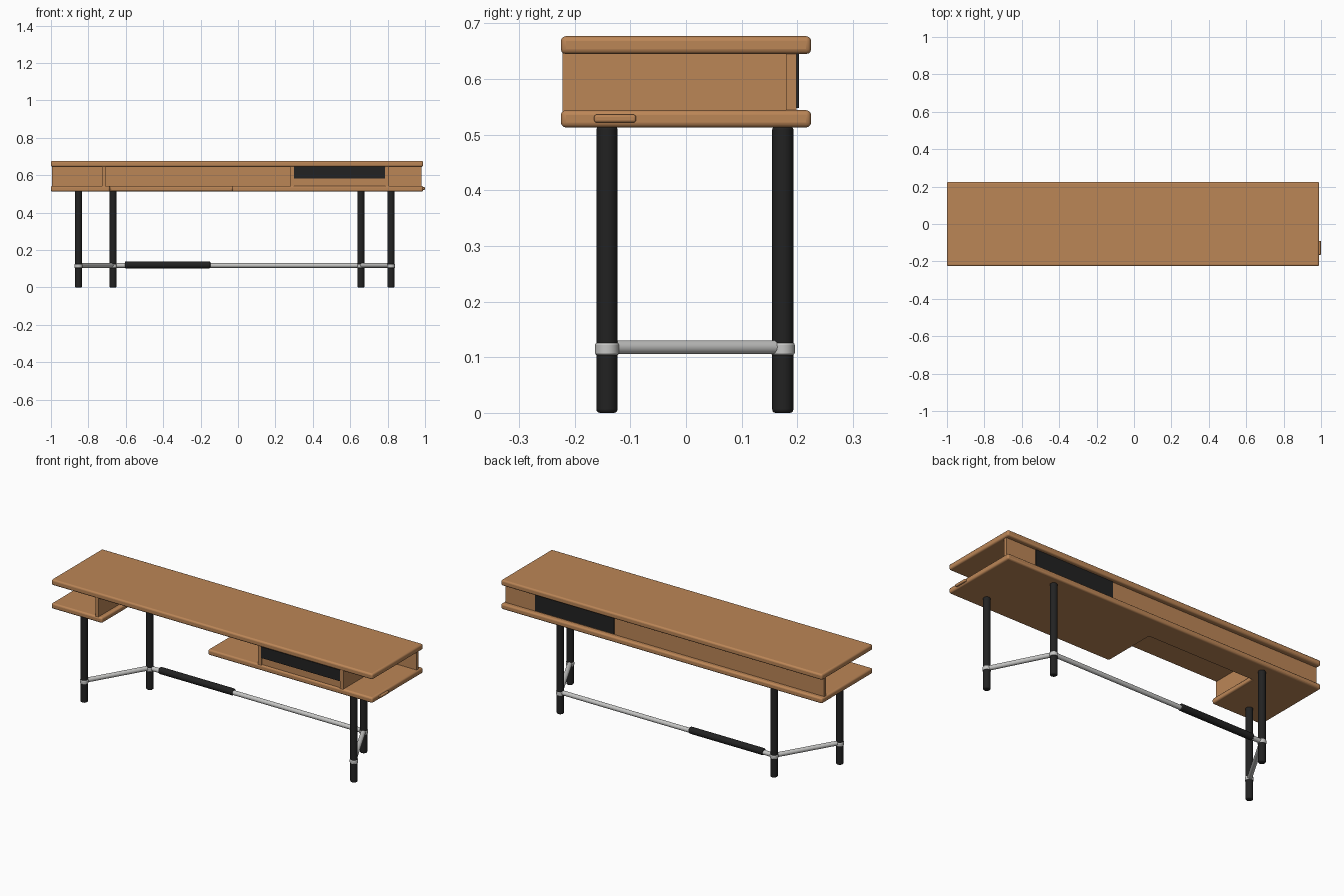
import bpy, bmesh
from mathutils import Vector

if "Cube" in bpy.data.objects:
    bpy.data.objects.remove(bpy.data.objects["Cube"])


def material(name, rgb):
    m = bpy.data.materials.new(name)
    m.diffuse_color = (*rgb, 1)
    m.use_nodes = True
    m.node_tree.nodes["Principled BSDF"].inputs["Base Color"].default_value = m.diffuse_color
    return m


WOOD = material("warm wood", (0.50, 0.237, 0.094))
BLACK = material("soft black", (0.016, 0.016, 0.016))
STEEL = material("brushed grey", (0.56, 0.56, 0.55))


def finish(bm, name, mat, bevel=0.0, segments=3):
    bmesh.ops.recalc_face_normals(bm, faces=bm.faces)
    me = bpy.data.meshes.new(name)
    bm.to_mesh(me)
    bm.free()
    ob = bpy.data.objects.new(name, me)
    bpy.context.collection.objects.link(ob)
    me.materials.append(mat)
    if bevel:
        b = ob.modifiers.new("round", 'BEVEL')
        b.width, b.segments = bevel, segments
        b.limit_method, b.angle_limit = 'ANGLE', 0.8
    bpy.ops.object.select_all(action='DESELECT')
    ob.select_set(True)
    bpy.context.view_layer.objects.active = ob
    bpy.ops.object.shade_smooth_by_angle(angle=0.7)
    return ob


def slab(name, outline, z0, z1, mat, bevel=0.0):
    """Flat board: outline in plan, raised from z0 to z1."""
    bm = bmesh.new()
    f = bm.faces.new([bm.verts.new((x, y, z0)) for x, y in outline])
    up = bmesh.ops.extrude_face_region(bm, geom=[f])["geom"]
    bmesh.ops.translate(bm, vec=(0, 0, z1 - z0),
                        verts=[v for v in up if isinstance(v, bmesh.types.BMVert)])
    return finish(bm, name, mat, bevel)


def box(name, x, y, z, mat, bevel=0.0):
    return slab(name, [(x[0], y[0]), (x[1], y[0]), (x[1], y[1]), (x[0], y[1])],
                z[0], z[1], mat, bevel)


def rod(name, a, b, r, mat, bevel=0.0):
    """Round bar between two points."""
    a, b = Vector(a), Vector(b)
    d = b - a
    bm = bmesh.new()
    bmesh.ops.create_cone(bm, cap_ends=True, segments=32, radius1=r, radius2=r, depth=d.length)
    bmesh.ops.transform(bm, matrix=d.to_track_quat('Z', 'Y').to_matrix().to_4x4(), verts=bm.verts)
    bmesh.ops.translate(bm, vec=(a + b) / 2, verts=bm.verts)
    return finish(bm, name, mat, bevel)


# Top board and lower shelf, the shelf notched at the front for knee room
X0, X1, Y = -1.0, 0.99, 0.225
box("table_top", (X0, X1), (-Y, Y), (0.645, 0.677), WOOD, 0.009)
slab("lower_shelf", [(X0, -Y), (-0.685, -Y), (-0.685, 0.078), (-0.03, 0.078),
                     (-0.03, -Y), (X1, -Y), (X1, Y), (X0, Y)], 0.513, 0.544, WOOD, 0.009)
box("shelf_end_lip", (0.98, 1.0), (-0.165, -0.09), (0.522, 0.536), WOOD, 0.004)

# Back panel and upright dividers between the boards
GAP = (0.541, 0.648)
box("back_panel", (-0.995, 0.98), (0.18, 0.199), GAP, WOOD)
for i, x in enumerate((-0.718, 0.29, 0.798)):
    box(f"divider_{i}", (x - 0.01, x + 0.01), (-0.222, 0.185), GAP, WOOD)

# Drawer front and the dark inserts on front and back
box("drawer_front", (0.295, 0.793), (-0.216, -0.196), GAP, WOOD)
box("front_insert", (0.298, 0.787), (-0.222, -0.215), (0.583, 0.646), BLACK)
box("back_insert", (0.305, 0.795), (0.198, 0.203), (0.548, 0.646), BLACK)

# Legs with collars, and the side rails joining each front and back leg
ZB = 0.118
FRONT_Y, BACK_Y = -0.142, 0.174
for side, fx, bx in (("left", -0.853, -0.668), ("right", 0.818, 0.657)):
    for place, x, y in (("front", fx, FRONT_Y), ("back", bx, BACK_Y)):
        rod(f"{side}_{place}_leg", (x, y, 0), (x, y, 0.515), 0.019, BLACK, 0.006)
        rod(f"{side}_{place}_collar", (x, y, 0.104), (x, y, 0.126), 0.0215, STEEL, 0.004)
    rod(f"{side}_rail", (fx, FRONT_Y, ZB), (bx, BACK_Y, ZB), 0.0125, STEEL)

# Long foot rail with a dark sleeve
rod("foot_rail", (-0.668, BACK_Y, ZB), (0.657, BACK_Y, ZB), 0.0125, STEEL)
rod("foot_rail_sleeve", (-0.605, BACK_Y, ZB + 0.003), (-0.148, BACK_Y, ZB + 0.003),
    0.0185, BLACK, 0.005)
